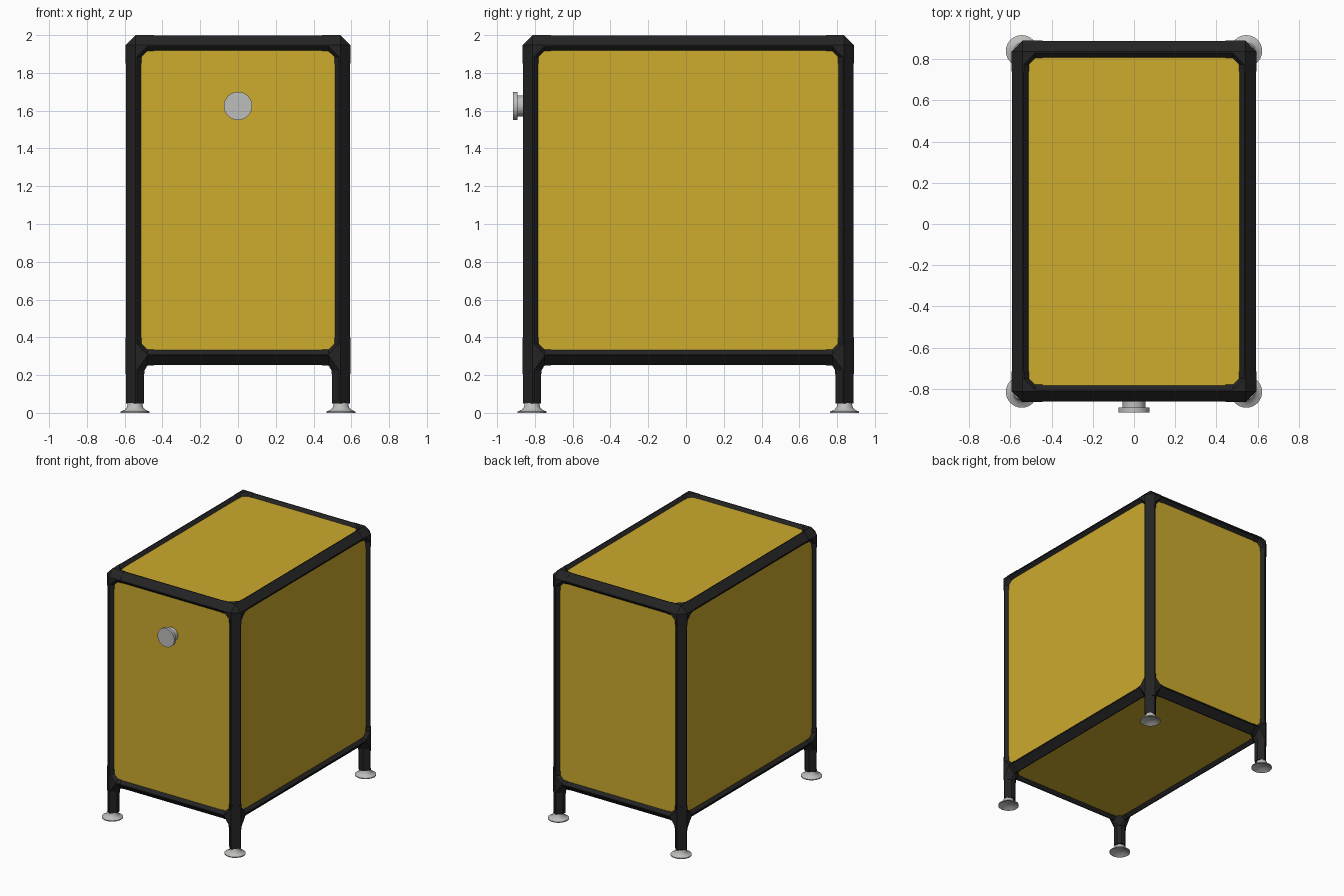
import bpy, bmesh, math
from mathutils import Vector, Matrix

if "Cube" in bpy.data.objects:
    bpy.data.objects.remove(bpy.data.objects["Cube"], do_unlink=True)


def material(name, r, g, b):
    m = bpy.data.materials.new(name)
    m.use_nodes = True
    m.diffuse_color = (r, g, b, 1)
    m.node_tree.nodes["Principled BSDF"].inputs["Base Color"].default_value = (r, g, b, 1)
    return m


BLACK = material("black_frame", 0.017, 0.017, 0.017)
YELLOW = material("yellow_panel", 0.61, 0.405, 0.027)
GREY = material("light_grey_metal", 0.51, 0.51, 0.5)

# Outer limits of the frame box, and the frame bar's cross-section
LOW = Vector((-0.595, -0.865, 0.25))
HIGH = Vector((0.595, 0.89, 2.0))
SIZE = HIGH - LOW
BAR = 0.1
CHAMFER = 0.053
PROFILE = [(0, CHAMFER), (CHAMFER, 0), (0.06, 0), (BAR, 0.04),
           (BAR, 0.075), (0.075, BAR), (0.04, BAR), (0, 0.06)]


def finish(name, bm, mat):
    bmesh.ops.recalc_face_normals(bm, faces=bm.faces)
    mesh = bpy.data.meshes.new(name)
    bm.to_mesh(mesh)
    bm.free()
    mesh.materials.append(mat)
    ob = bpy.data.objects.new(name, mesh)
    bpy.context.collection.objects.link(ob)
    return ob


def section(corner, axis, t, scale=1.0):
    """Bar cross-section at distance t from a box corner along an axis."""
    pts = []
    for u, v in PROFILE:
        off = [0.05 + (u - 0.05) * scale, 0.05 + (v - 0.05) * scale]
        off.insert(axis, t)
        pts.append(Vector([HIGH[i] - off[i] if corner[i] > 0 else LOW[i] + off[i]
                           for i in range(3)]))
    return pts


def add_hull(bm, pts):
    verts = [bm.verts.new(p) for p in pts]
    res = bmesh.ops.convex_hull(bm, input=verts)
    spare = {g for g in res["geom_interior"] + res["geom_unused"]
             if isinstance(g, bmesh.types.BMVert)}
    bmesh.ops.delete(bm, geom=list(spare), context="VERTS")


def corner_name(c):
    return "_".join((("lower", "upper")[c[2] > 0], ("front", "back")[c[1] > 0],
                     ("right", "left")[c[0] > 0]))


# Frame bars: four along each axis, starting from the low-side corners
THIN = 0.95
for axis, kind in enumerate(("cross_rail", "side_rail", "post")):
    for a in (-1, 1):
        for b in (-1, 1):
            corner = [a, b]
            corner.insert(axis, -1)
            bm = bmesh.new()
            add_hull(bm, section(corner, axis, 0.1, THIN)
                     + section(corner, axis, SIZE[axis] - 0.1, THIN))
            finish(kind + "_" + corner_name(corner), bm, BLACK)

# Corner joints: filleted core plus a sleeve on each arm
for x in (-1, 1):
    for y in (-1, 1):
        for z in (-1, 1):
            corner = (x, y, z)
            bm = bmesh.new()
            core = []
            for axis in range(3):
                near = -0.025 if axis == 2 and z < 0 else CHAMFER
                core += section(corner, axis, near) + section(corner, axis, 0.115)
                start = -0.045 if axis == 2 and z < 0 else 0.1
                add_hull(bm, section(corner, axis, start) + section(corner, axis, 0.15))
            add_hull(bm, core)
            finish("joint_" + corner_name(corner), bm, BLACK)

# Panels: one plate per side, seated in the bars
SEAT, THICK, EDGE = 0.025, 0.02, 0.07
for axis, names in enumerate((("right", "left"), ("front", "back"), ("bottom", "top"))):
    for side, name in enumerate(names):
        lo = LOW + Vector((EDGE,) * 3)
        hi = HIGH - Vector((EDGE,) * 3)
        if side:
            hi[axis] = HIGH[axis] - SEAT
            lo[axis] = hi[axis] - THICK
        else:
            lo[axis] = LOW[axis] + SEAT
            hi[axis] = lo[axis] + THICK
        bm = bmesh.new()
        bmesh.ops.create_cube(bm, size=1)
        bmesh.ops.scale(bm, vec=hi - lo, verts=bm.verts)
        bmesh.ops.translate(bm, vec=(lo + hi) / 2, verts=bm.verts)
        finish(name + "_panel", bm, YELLOW)


def lathe(name, profile, matrix, steps=32):
    """Revolve (radius, height) points about z, then place the result."""
    bm = bmesh.new()
    verts = [bm.verts.new((r, 0, h)) for r, h in profile]
    edges = [bm.edges.new(pair) for pair in zip(verts, verts[1:])]
    bmesh.ops.spin(bm, geom=verts + edges, cent=(0, 0, 0), axis=(0, 0, 1),
                   angle=math.tau, steps=steps)
    bmesh.ops.remove_doubles(bm, verts=bm.verts, dist=0.0001)
    bm.transform(matrix)
    ob = finish(name, bm, GREY)
    bpy.ops.object.select_all(action="DESELECT")
    ob.select_set(True)
    bpy.context.view_layer.objects.active = ob
    bpy.ops.object.shade_smooth_by_angle(angle=math.radians(30))


# Legs and flared feet
FOOT = [(0, 0.022), (0.04, 0.018), (0.07, 0), (0.077, 0), (0.077, 0.007),
        (0.055, 0.016), (0.043, 0.03), (0.038, 0.052), (0, 0.052)]
for x in (-1, 1):
    for y in (-1, 1):
        corner = (x, y, -1)
        label = corner_name(corner)[6:]
        bm = bmesh.new()
        add_hull(bm, section(corner, 2, 0.05, THIN) + section(corner, 2, -0.2, THIN))
        finish("leg_" + label, bm, BLACK)
        centre = Vector((x * 0.545, 0.84 if y > 0 else -0.815, 0))
        lathe("foot_" + label, FOOT, Matrix.Translation(centre))

# Round pull knob on the front panel
KNOB = [(0, 0), (0.055, 0), (0.055, 0.052), (0.075, 0.052), (0.075, 0.075), (0, 0.075)]
lathe("front_knob", KNOB,
      Matrix.Translation((0, -0.84, 1.625)) @ Matrix.Rotation(math.pi / 2, 4, "X"))
